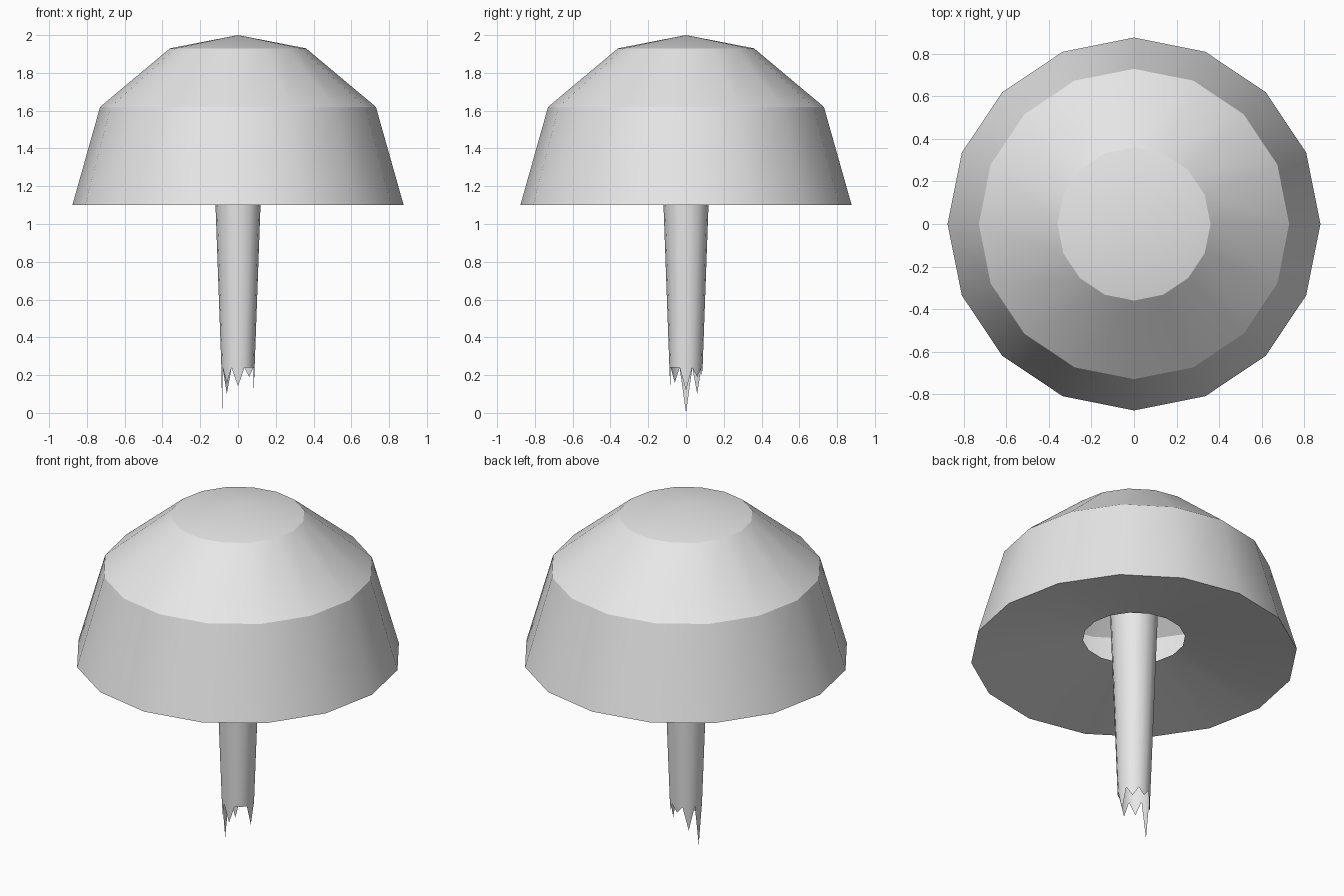
import bpy
import bmesh
from math import cos, sin, pi, radians

cube = bpy.data.objects.get("Cube")
if cube:
    bpy.data.objects.remove(cube, do_unlink=True)

SIDES = 16

grey = bpy.data.materials.new("light_grey")
grey.use_nodes = True
grey.diffuse_color = (0.8, 0.8, 0.8, 1)
grey.node_tree.nodes["Principled BSDF"].inputs["Base Color"].default_value = (0.8, 0.8, 0.8, 1)


def ring(bm, radius, heights):
    """Ring of vertices; heights is called with the index of each corner."""
    return [bm.verts.new((radius * cos(2 * pi * i / SIDES),
                          radius * sin(2 * pi * i / SIDES), heights(i)))
            for i in range(SIDES)]


def bridge(bm, upper, lower):
    for i in range(SIDES):
        j = (i + 1) % SIDES
        bm.faces.new((lower[i], lower[j], upper[j], upper[i]))


def finish(bm, name):
    mesh = bpy.data.meshes.new(name)
    bm.to_mesh(mesh)
    bm.free()
    obj = bpy.data.objects.new(name, mesh)
    bpy.context.collection.objects.link(obj)
    mesh.materials.append(grey)
    bpy.ops.object.select_all(action='DESELECT')
    obj.select_set(True)
    bpy.context.view_layer.objects.active = obj
    bpy.ops.object.shade_smooth_by_angle(angle=radians(25))
    return obj


# Hollow cap: pointed top, two sloping bands, shallow underside with a round opening
bm = bmesh.new()
profile = [(0.36, 1.93), (0.73, 1.62), (0.877, 1.10), (0.275, 1.21)]
rings = [ring(bm, r, lambda i, z=z: z) for r, z in profile]
tip = bm.verts.new((0, 0, 2))
for i in range(SIDES):
    bm.faces.new((rings[0][i], rings[0][(i + 1) % SIDES], tip))
for upper, lower in zip(rings, rings[1:]):
    bridge(bm, upper, lower)
finish(bm, "cap")

# Tapered open stem whose lower end is torn into teeth of different lengths
bm = bmesh.new()
ROOT = 0.24
tooth_tips = [0.12, 0.19, 0.20, 0.10, 0.0, 0.16, 0.14, ROOT]
top = ring(bm, 0.15, lambda i: 1.95)
root = ring(bm, 0.088, lambda i: ROOT)
bridge(bm, top, root)
for k, z in enumerate(tooth_tips):
    if z < ROOT:
        i = 2 * k
        middle = root[i]
        point = bm.verts.new((middle.co.x * 0.95, middle.co.y * 0.95, z))
        bm.faces.new((root[i - 1], point, middle))
        bm.faces.new((middle, point, root[(i + 1) % SIDES]))
finish(bm, "stem")
